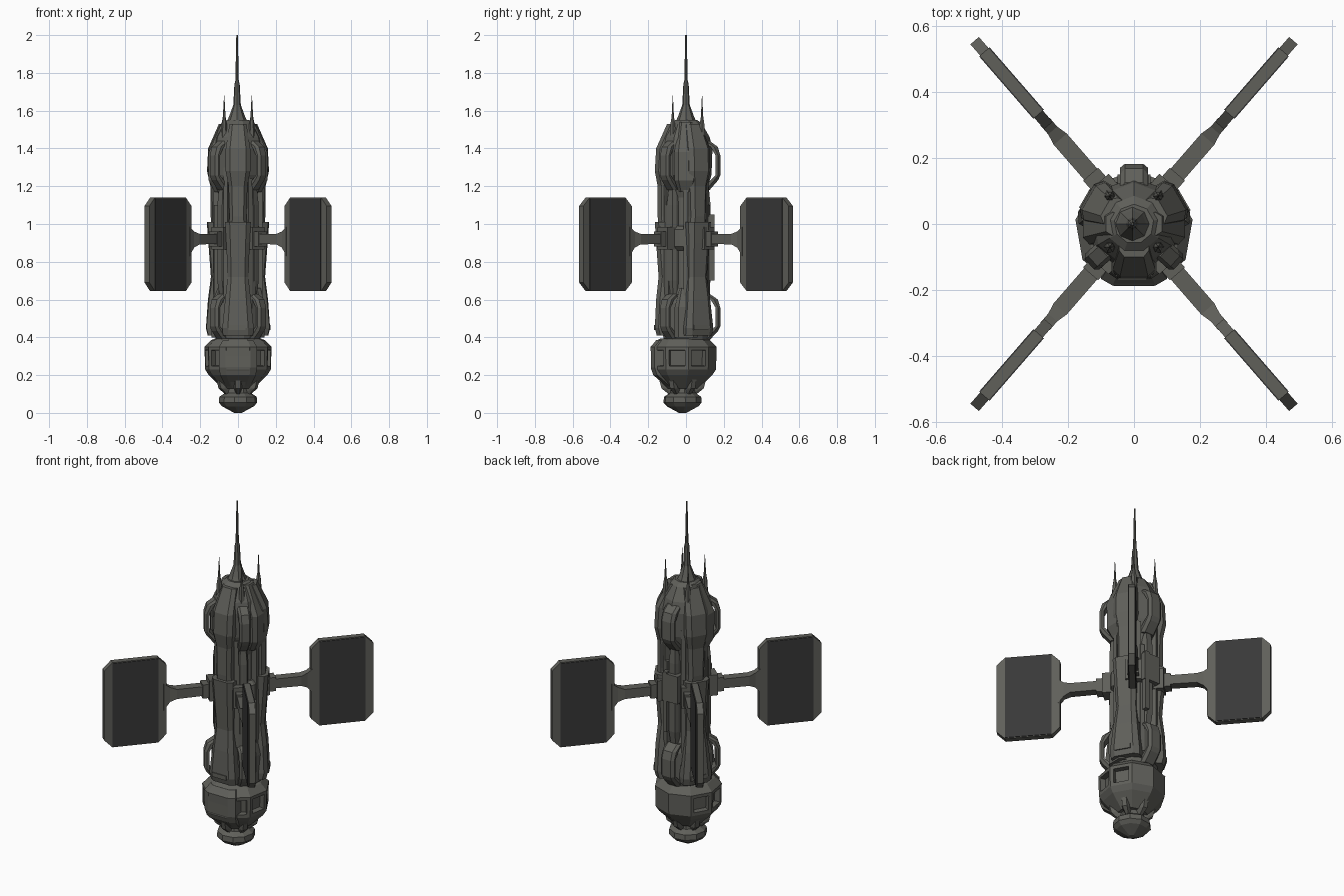
import bpy, bmesh, math
from mathutils import Matrix, Vector

cube = bpy.data.objects.get("Cube")
if cube:
    bpy.data.objects.remove(cube, do_unlink=True)


def material(name, color):
    m = bpy.data.materials.new(name)
    m.use_nodes = True
    m.diffuse_color = (*color, 1)
    m.node_tree.nodes["Principled BSDF"].inputs["Base Color"].default_value = (*color, 1)
    return m


HULL = material("hull grey", (0.115, 0.115, 0.102))
CELL = material("solar cell dark grey", (0.04, 0.04, 0.04))


def loft(name, rings, angle=0, mat=HULL, shift=(0, 0, 0)):
    """Skin equal-length rings of points, cap both ends, turn about z."""
    bm = bmesh.new()
    loops = [[bm.verts.new(p) for p in ring] for ring in rings]
    n = len(loops[0])
    for a, b in zip(loops, loops[1:]):
        for i in range(n):
            j = (i + 1) % n
            bm.faces.new((a[i], a[j], b[j], b[i]))
    bm.faces.new(loops[0][::-1])
    bm.faces.new(loops[-1])
    bmesh.ops.recalc_face_normals(bm, faces=bm.faces)
    bm.transform(Matrix.Translation(shift) @ Matrix.Rotation(math.radians(angle), 4, "Z"))
    mesh = bpy.data.meshes.new(name)
    bm.to_mesh(mesh)
    bm.free()
    mesh.materials.append(mat)
    ob = bpy.data.objects.new(name, mesh)
    bpy.context.collection.objects.link(ob)
    return ob


def turned(name, profile, sides, angle=0, shift=(0, 0, 0)):
    """Faceted solid of revolution from (z, radius) pairs."""
    turn = [math.tau * i / sides for i in range(sides)]
    rings = [[(r * math.cos(t), r * math.sin(t), z) for t in turn] for z, r in profile]
    return loft(name, rings, angle, shift=shift)


def strip(name, angle, rows, shift=(0, 0, 0)):
    """Vertical plate with chamfered outer edges; rows of (z, half width, outer, inner)."""
    rings = []
    for z, w, out, inn in rows:
        c = min(0.02, (out - inn) * 0.5)
        rings.append([(inn, -w, z), (out - c, -w, z), (out, -w * 0.65, z),
                      (out, w * 0.65, z), (out - c, w, z), (inn, w, z)])
    return loft(name, rings, angle, shift=shift)


def box(name, angle, x, y, z, mat=HULL, shift=(0, 0, 0)):
    ring = lambda h: [(x[0], y[0], h), (x[1], y[0], h), (x[1], y[1], h), (x[0], y[1], h)]
    return loft(name, [ring(z[0]), ring(z[1])], angle, mat, shift)


# Central hull, shoulder and spire
turned("core_hull", [(0.34, 0.11), (0.42, 0.128), (0.58, 0.128), (0.66, 0.1),
                     (1.14, 0.1), (1.2, 0.12)], 12, 15)
turned("shoulder", [(1.18, 0.11), (1.26, 0.135), (1.4, 0.14), (1.46, 0.125),
                    (1.53, 0.085), (1.55, 0.06)], 9, 10)
turned("spire", [(1.53, 0.06), (1.57, 0.042), (1.63, 0.02), (1.74, 0.014),
                 (1.76, 0.009), (2.0, 0.004)], 8, shift=(-0.005, 0, 0))
for x in (-0.073, 0.073):
    for y in (-0.07, 0.085):
        turned("antenna", [(1.44, 0.02), (1.53, 0.014), (1.57, 0.007), (1.68, 0.001)], 6, shift=(x, y, 0))

# Long armour plates, an upper and a lower one on three sides
for a in (-90, 30, 150):
    strip("upper_plate", a, [(0.98, 0.05, 0.145, 0.09), (1.04, 0.045, 0.15, 0.09),
                             (1.2, 0.05, 0.15, 0.09), (1.28, 0.065, 0.165, 0.09),
                             (1.4, 0.065, 0.158, 0.09), (1.53, 0.045, 0.1, 0.05)])
    strip("lower_plate", a, [(0.41, 0.08, 0.155, 0.09), (0.45, 0.083, 0.165, 0.09),
                             (0.6, 0.068, 0.158, 0.09), (0.72, 0.055, 0.145, 0.09),
                             (0.9, 0.062, 0.158, 0.09), (1.01, 0.068, 0.165, 0.09)])
    box("plate_vent", a, (0.12, 0.169), (-0.05, 0.04), (0.44, 0.465))
    # Slim conduits in the channels beside the plates
    for off, lo, hi in ((-31, 0.5, 1.3), (31, 0.62, 1.24), (40, 0.45, 1.1)):
        box("conduit", a + off, (0.09, 0.13), (-0.012, 0.012), (lo, hi))

# Shoulder pads on both sides
for a in (0, 180):
    strip("shoulder_pad", a, [(1.17, 0.04, 0.125, 0.08), (1.23, 0.06, 0.155, 0.08),
                              (1.38, 0.062, 0.155, 0.08), (1.54, 0.035, 0.085, 0.04)])
    strip("side_skirt", a, [(0.4, 0.06, 0.14, 0.08), (0.56, 0.06, 0.145, 0.08),
                            (0.66, 0.035, 0.12, 0.08)])

# Grab frames: open loops standing off the hull
for a, w in ((90, 0.043), (-42, 0.032), (222, 0.032)):
    for name, base, top in (("upper_frame", 1.18, 1.44), ("lower_frame", 0.385, 0.63)):
        h = top - base
        strip(name, a, [(base, w, 0.125, 0.08), (base + 0.2 * h, w, 0.17, 0.13),
                        (base + 0.3 * h, w, 0.182, 0.157), (base + 0.7 * h, w, 0.182, 0.157),
                        (base + 0.88 * h, w, 0.168, 0.13), (top, w, 0.125, 0.08)])
    strip("frame_spine", a, [(0.6, 0.022, 0.115, 0.08), (0.7, 0.03, 0.13, 0.08),
                             (1.1, 0.03, 0.13, 0.08), (1.2, 0.022, 0.12, 0.08)])

# Equipment on the back spine
box("back_mast", 90, (0.1, 0.15), (-0.045, -0.02), (0.7, 1.05))
box("back_collar", 90, (0.1, 0.15), (-0.05, 0.05), (0.88, 1.04))

# Collar round the waist
turned("waist_collar", [(0.86, 0.11), (0.88, 0.13), (0.97, 0.13), (0.99, 0.11)], 12, 15)

# Lower module with windows, sitting slightly forward
LOW = (0, -0.018, 0)
body = turned("lower_module", [(0.13, 0.085), (0.2, 0.157), (0.23, 0.177), (0.35, 0.18),
                               (0.385, 0.145), (0.395, 0.12)], 9, 10, LOW)
# Facet centres fall every 40 degrees; open windows by pushing inset faces inward
bm = bmesh.new()
bm.from_mesh(body.data)
bm.normal_update()
walls = []
for f in bm.faces:
    c = f.calc_center_median()
    if 0.26 < c.z < 0.32:
        a = math.degrees(math.atan2(c.y - LOW[1], c.x))
        if abs(a + 90) > 25 and abs(a - 90) > 25:
            walls.append(f)
for f in walls:
    bmesh.ops.inset_individual(bm, faces=[f], thickness=0.026, depth=0)
    bmesh.ops.inset_individual(bm, faces=[f], thickness=0.003, depth=-0.03)
bm.to_mesh(body.data)
bm.free()
strip("front_bay", -90, [(0.14, 0.065, 0.085, 0.04), (0.2, 0.095, 0.155, 0.08),
                         (0.24, 0.1, 0.168, 0.08), (0.35, 0.1, 0.168, 0.08),
                         (0.385, 0.08, 0.14, 0.08)], LOW)

# Docking cap and its short struts
turned("docking_cap", [(0.0, 0.02), (0.035, 0.085), (0.055, 0.103), (0.085, 0.1),
                       (0.105, 0.07), (0.14, 0.065)], 10, 8, LOW)
for i in range(6):
    strip("docking_strut", 60 * i + 30, [(0.1, 0.012, 0.075, 0.04), (0.13, 0.02, 0.112, 0.06),
                                         (0.18, 0.02, 0.125, 0.08)], LOW)

# Four solar wings in a cross
IN, OUT, BOT, TOP, CUT = 0.395, 0.735, 0.645, 1.14, 0.045
for a in (49, 131, 229, 311):
    box("arm_mount", a, (0.08, 0.165), (-0.042, 0.042), (0.865, 0.985))
    box("arm_root", a, (0.16, 0.2), (-0.03, 0.03), (0.88, 0.96))
    # Arm widening into a bracket at the wing
    arm = [(0.15, 0.026, 0.895, 0.948), (0.34, 0.026, 0.892, 0.948),
           (0.375, 0.018, 0.875, 0.96), (0.41, 0.018, 0.83, 0.985)]
    loft("wing_arm", [[(r, -t, lo), (r, t, lo), (r, t, hi), (r, -t, hi)]
                      for r, t, lo, hi in arm], a)
    outline = [(IN, BOT + CUT), (IN + CUT, BOT), (OUT - CUT, BOT), (OUT, BOT + CUT),
               (OUT, TOP - CUT), (OUT - CUT, TOP), (IN + CUT, TOP), (IN, TOP - CUT)]
    loft("wing_frame", [[(r, t, z) for r, z in outline] for t in (-0.017, 0.017)], a)
    for side in (-1, 1):
        box("solar_cell", a, (IN + CUT, OUT - CUT), sorted((side * 0.016, side * 0.021)),
            (BOT + 0.004, TOP - 0.004), CELL)
